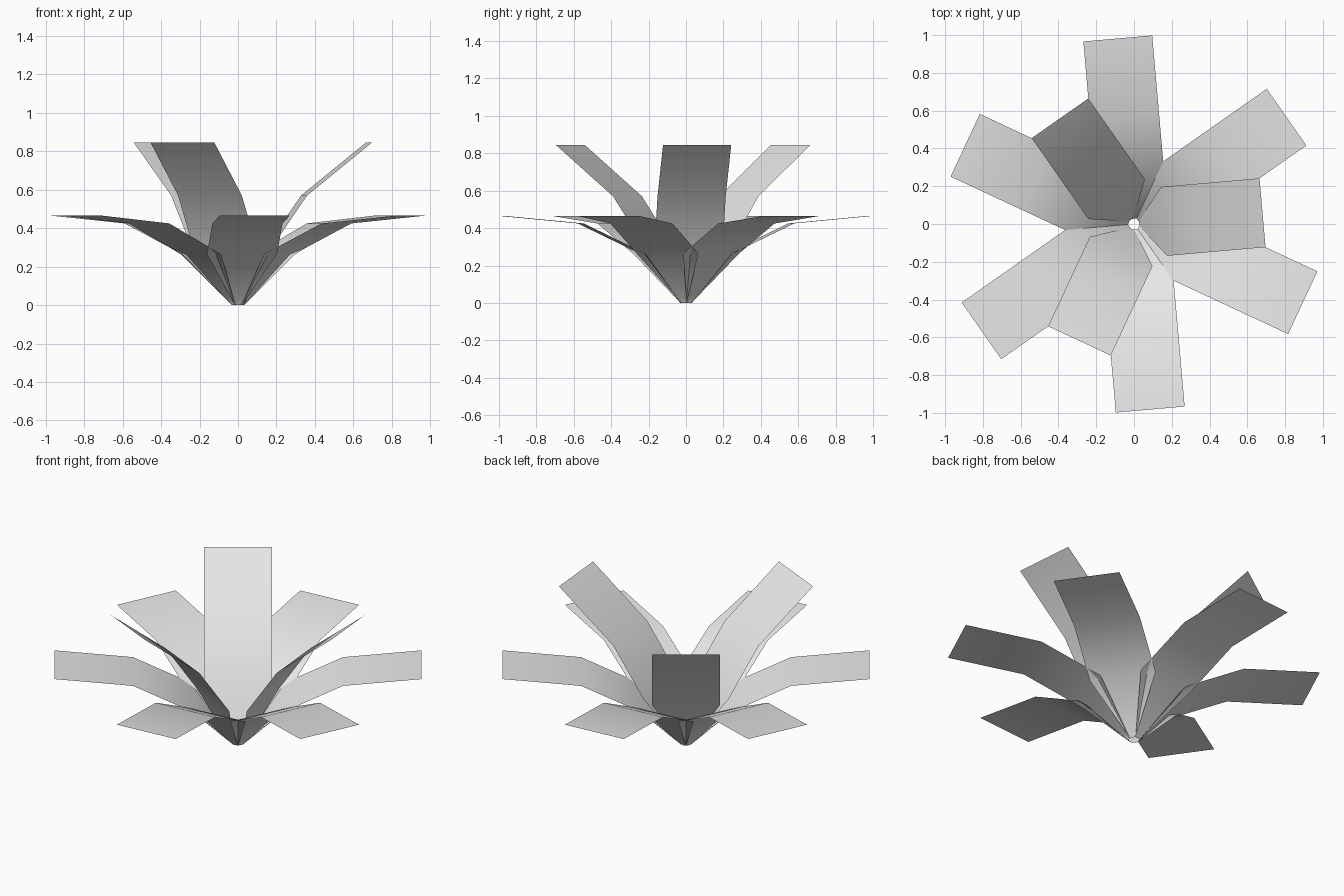
import bpy
import bmesh
import math
from mathutils import Matrix

cube = bpy.data.objects.get("Cube")
if cube:
    bpy.data.objects.remove(cube, do_unlink=True)

# One pale grey for the whole plant
grey = bpy.data.materials.new("pale_grey")
grey.use_nodes = True
COLOUR = (0.8, 0.8, 0.8, 1)
grey.diffuse_color = COLOUR
grey.node_tree.nodes["Principled BSDF"].inputs["Base Color"].default_value = COLOUR

# Leaf profiles: distance from the axis, height, half width
LOWER = [(0.028, 0.0, 0.016), (0.235, 0.265, 0.183),
         (0.565, 0.425, 0.183), (0.986, 0.465, 0.183)]
UPPER = [(0.028, 0.0, 0.016), (0.16, 0.30, 0.183),
         (0.345, 0.57, 0.183), (0.683, 0.845, 0.183)]


def leaf(name, profile, degrees):
    """A flat strip bent along its profile and turned about the axis."""
    bm = bmesh.new()
    rows = [[bm.verts.new((r, side * half, z)) for side in (-1, 1)]
            for r, z, half in profile]
    for (a, b), (c, d) in zip(rows, rows[1:]):
        bm.faces.new((a, c, d, b)).smooth = True
    bm.transform(Matrix.Rotation(math.radians(degrees), 4, "Z"))
    mesh = bpy.data.meshes.new(name)
    bm.to_mesh(mesh)
    bm.free()
    mesh.materials.append(grey)
    bpy.context.collection.objects.link(bpy.data.objects.new(name, mesh))


# Six spreading leaves around the bottom
for i in range(6):
    leaf(f"lower_leaf_{i + 1}", LOWER, 35 + 60 * i)

# Three upright leaves inside them
for i in range(3):
    leaf(f"upper_leaf_{i + 1}", UPPER, 5 + 120 * i)
